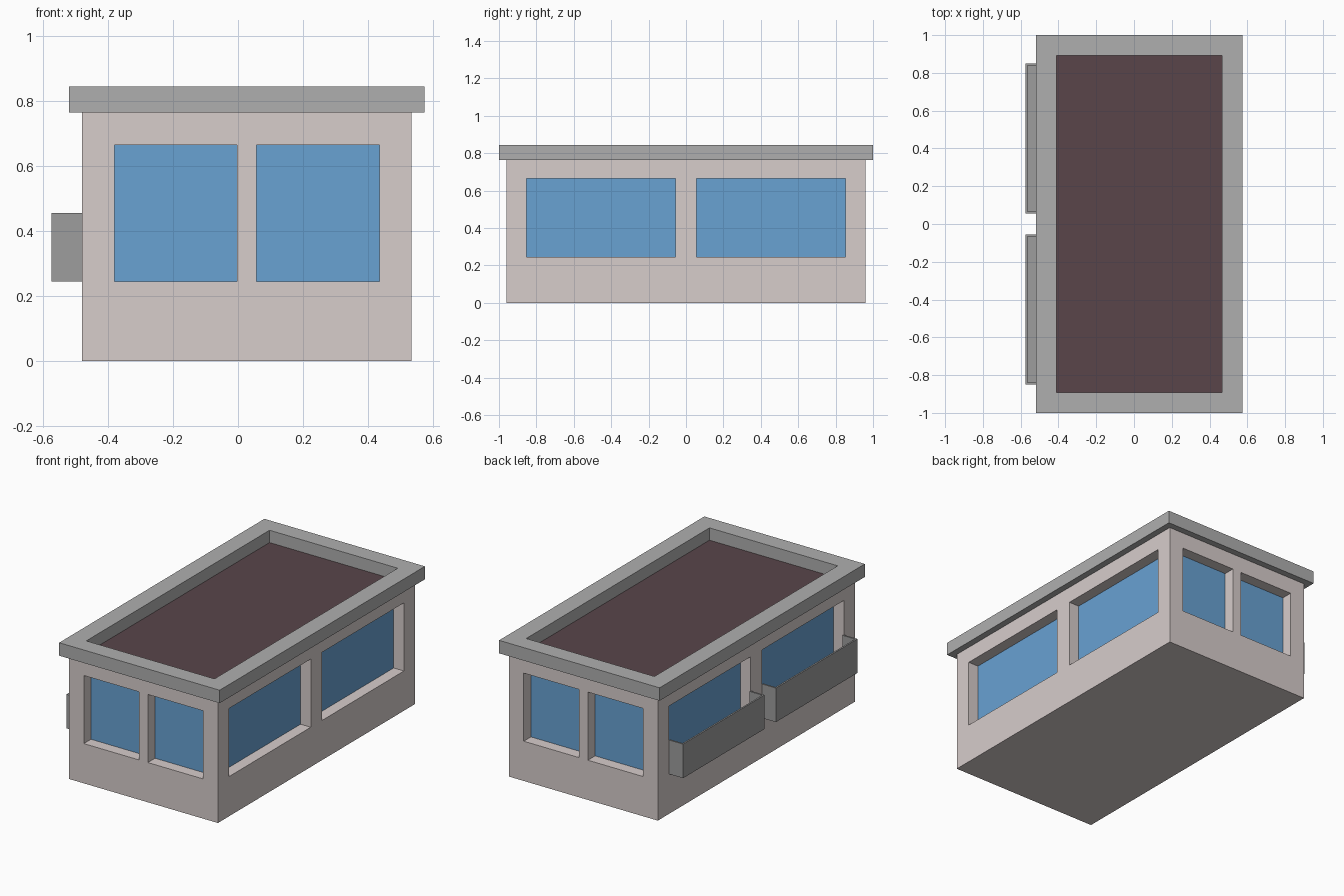
import bpy, bmesh

if "Cube" in bpy.data.objects:
    bpy.data.objects.remove(bpy.data.objects["Cube"])

RECESS, PANE = 0.07, 0.01
BODY = (-0.48, 0.535, -0.96, 0.96, 0.0, 0.765)
SILL, HEAD = 0.245, 0.665


def material(name, rgb):
    m = bpy.data.materials.new(name)
    m.diffuse_color = (*rgb, 1)
    m.use_nodes = True
    m.node_tree.nodes["Principled BSDF"].inputs["Base Color"].default_value = m.diffuse_color
    return m


WALL = material("wall_plaster", (0.68, 0.61, 0.60))
GLASS = material("window_glass", (0.14, 0.36, 0.65))
ROOF = material("roof_felt", (0.10, 0.06, 0.068))
TRIM = material("trim_grey", (0.43, 0.43, 0.43))
RAIL = material("balcony_grey", (0.34, 0.34, 0.34))


def make_object(name, bm, mat=None):
    bmesh.ops.recalc_face_normals(bm, faces=bm.faces)
    mesh = bpy.data.meshes.new(name)
    bm.to_mesh(mesh)
    bm.free()
    obj = bpy.data.objects.new(name, mesh)
    bpy.context.collection.objects.link(obj)
    if mat:
        mesh.materials.append(mat)
    return obj


def box(name, x0, x1, y0, y1, z0, z1, mat=None):
    bm = bmesh.new()
    bmesh.ops.create_cube(bm, size=1)
    for v in bm.verts:
        v.co = (x1 if v.co.x > 0 else x0, y1 if v.co.y > 0 else y0, z1 if v.co.z > 0 else z0)
    return make_object(name, bm, mat)


def cut(target, cutter):
    cutter.hide_render = True
    cutter.hide_viewport = True
    cutter.display_type = 'WIRE'
    mod = target.modifiers.new(cutter.name, 'BOOLEAN')
    mod.operation = 'DIFFERENCE'
    mod.solver = 'EXACT'
    mod.object = cutter


# Main block
body = box("house_body", *BODY, WALL)

# Recessed windows: two per wall
bx0, bx1, by0, by1 = BODY[:4]
deep, out = RECESS + PANE, 0.05
for i, (a, b) in enumerate([(-0.38, -0.003), (0.057, 0.435)]):
    for side, y, s in (("front", by0, 1), ("back", by1, -1)):
        ys = sorted((y - s * out, y + s * deep))
        cut(body, box(f"{side}_cutter_{i}", a, b, *ys, SILL, HEAD))
        ys = sorted((y + s * RECESS, y + s * (deep + 0.01)))
        box(f"{side}_window_{i}", a, b, *ys, SILL, HEAD, GLASS)
for i, (a, b) in enumerate([(-0.853, -0.055), (0.055, 0.853)]):
    for side, x, s in (("left", bx0, 1), ("right", bx1, -1)):
        xs = sorted((x - s * out, x + s * deep))
        cut(body, box(f"{side}_cutter_{i}", *xs, a, b, SILL, HEAD))
        xs = sorted((x + s * RECESS, x + s * (deep + 0.01)))
        box(f"{side}_window_{i}", *xs, a, b, SILL, HEAD, GLASS)

# Balconies on the left wall: floor, front panel and two ends
for i, (a, b) in enumerate([(-0.85, -0.055), (0.055, 0.85)]):
    t = 0.01
    balcony = box(f"balcony_{i}", -0.575, bx0, a, b, SILL, 0.455, RAIL)
    cut(balcony, box(f"balcony_cutter_{i}", -0.575 + t, bx0 + 0.1, a + t, b - t, SILL + t, 0.6))

# Roof rim: rectangular profile swept around the roof edge
bm = bmesh.new()
outer, inner = (-0.52, 0.575, -1.0, 1.0), (-0.41, 0.465, -0.893, 0.893)
profile = [(outer, 0.765), (outer, 0.845), (inner, 0.845), (inner, 0.765)]
loops = [[bm.verts.new((x, y, z)) for x, y in
          ((r[0], r[2]), (r[1], r[2]), (r[1], r[3]), (r[0], r[3]))] for r, z in profile]
for p in range(4):
    q = (p + 1) % 4
    for c in range(4):
        d = (c + 1) % 4
        bm.faces.new((loops[p][c], loops[p][d], loops[q][d], loops[q][c]))
make_object("roof_rim", bm, TRIM)

# Sunken roof deck
box("roof_deck", *inner, 0.755, 0.769, ROOF)
